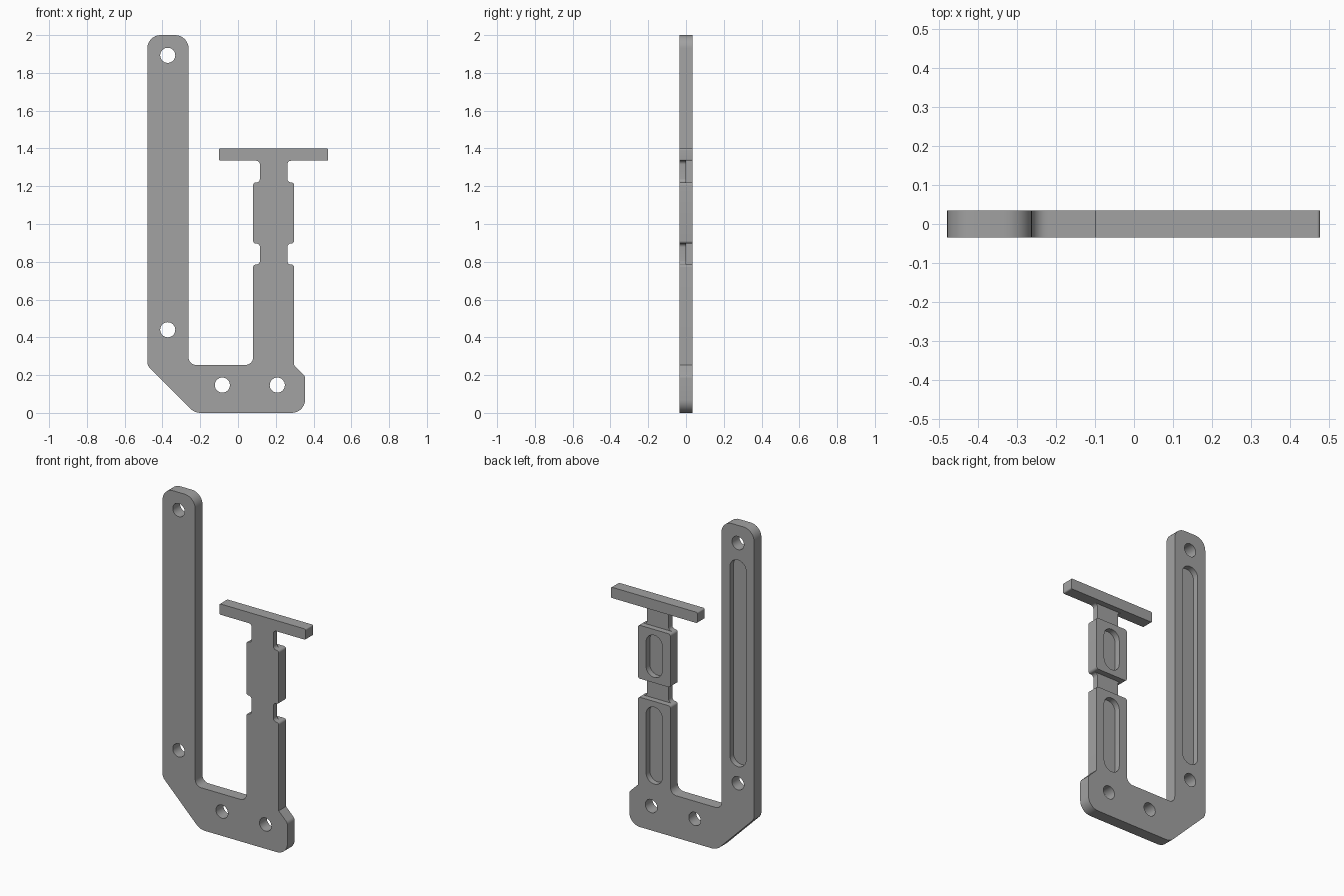
import bpy, bmesh
from math import cos, sin, pi
from mathutils import Vector

if "Cube" in bpy.data.objects:
    bpy.data.objects.remove(bpy.data.objects["Cube"])

HALF = 0.035          # half of the plate thickness
FLOOR = 0.0           # depth reached by the pockets in the back

grey = bpy.data.materials.new("plain grey")
grey.use_nodes = True
grey.diffuse_color = (0.36, 0.36, 0.36, 1)
grey.node_tree.nodes["Principled BSDF"].inputs["Base Color"].default_value = (0.36, 0.36, 0.36, 1)


def fillet(corners, steps=8):
    """Round each (x, z, radius) corner of a closed outline."""
    out = []
    for i, (x, z, r) in enumerate(corners):
        p = Vector((x, z))
        a = (Vector(corners[i - 1][:2]) - p).normalized()
        b = (Vector(corners[(i + 1) % len(corners)][:2]) - p).normalized()
        if r == 0:
            out.append(p)
            continue
        half = a.angle(b) / 2
        centre = p + (a + b).normalized() * (r / sin(half))
        start = p + a * (r * cos(half) / sin(half)) - centre
        end = p + b * (r * cos(half) / sin(half)) - centre
        sweep = start.angle(end)
        for k in range(steps + 1):
            t = k / steps
            out.append(centre + (start * sin((1 - t) * sweep) + end * sin(t * sweep)) / sin(sweep))
    return out


def extrude(name, outline, y0, y1):
    """Solid made from an x-z outline between two y depths."""
    bm = bmesh.new()
    face = bm.faces.new([bm.verts.new((p[0], y0, p[1])) for p in outline])
    top = bmesh.ops.extrude_face_region(bm, geom=[face])["geom"]
    bmesh.ops.translate(bm, vec=(0, y1 - y0, 0),
                        verts=[v for v in top if isinstance(v, bmesh.types.BMVert)])
    bmesh.ops.recalc_face_normals(bm, faces=bm.faces)
    mesh = bpy.data.meshes.new(name)
    bm.to_mesh(mesh)
    bm.free()
    mesh.materials.append(grey)
    obj = bpy.data.objects.new(name, mesh)
    bpy.context.collection.objects.link(obj)
    return obj


def stadium(x, z0, z1, r, steps=16):
    """Upright slot outline; a circle when z1 - z0 equals 2 r."""
    pts = []
    for centre, begin in ((z1 - r, 0), (z0 + r, pi)):
        last = steps if z1 - z0 < 2 * r + 1e-4 else steps + 1
        pts += [(x + r * cos(begin + pi * k / steps), centre + r * sin(begin + pi * k / steps))
                for k in range(last)]
    return pts


# Outline of the bracket: tall arm, base, stepped pillar and crossbar
mid = 0.1885                       # centre line of the pillar
wide, thin, bar = 0.1085, 0.0725, 0.289
side = [(wide, 0.785, 0.014), (thin, 0.785, 0.02), (thin, 0.897, 0.02), (wide, 0.897, 0.014),
        (wide, 1.22, 0.014), (thin, 1.22, 0.02), (thin, 1.335, 0.02),
        (bar, 1.335, 0.008), (bar, 1.4, 0.008)]
outline = [(-0.48, 0.25, 0.05), (-0.23, 0, 0.08), (0.355, 0, 0.07), (0.355, 0.195, 0.03),
           (mid + wide, 0.253, 0)]
outline += [(mid + w, z, r) for w, z, r in side]
outline += [(mid - w, z, r) for w, z, r in reversed(side)]
outline += [(mid - wide, 0.254, 0.04), (-0.262, 0.254, 0.04), (-0.262, 2, 0.07), (-0.48, 2, 0.07)]
bracket = extrude("bracket", fillet(outline), -HALF, HALF)

# Through holes
cutters = [extrude("hole_cutter", stadium(x, z - 0.04, z + 0.04, 0.04), -0.1, 0.1)
           for x, z in ((-0.372, 1.893), (-0.372, 0.44), (-0.083, 0.147), (0.208, 0.147))]

# Rounded pockets in the back
cutters += [extrude("pocket_cutter", stadium(x, z0, z1, 0.054), FLOOR, 0.1)
            for x, z0, z1 in ((-0.372, 0.54, 1.79), (mid, 0.285, 0.75), (mid, 0.93, 1.185))]

# Thinned necks of the pillar
cutters += [extrude("neck_cutter", [(mid - 0.15, z0), (mid + 0.15, z0), (mid + 0.15, z1), (mid - 0.15, z1)],
                    FLOOR, 0.1)
            for z0, z1 in ((0.785, 0.897), (1.22, 1.335))]

for cutter in cutters:
    cutter.hide_render = True
    cut = bracket.modifiers.new("cut", 'BOOLEAN')
    cut.operation, cut.solver, cut.object = 'DIFFERENCE', 'EXACT', cutter

bpy.ops.object.select_all(action='DESELECT')
bracket.select_set(True)
bpy.context.view_layer.objects.active = bracket
for name in [m.name for m in bracket.modifiers]:
    bpy.ops.object.modifier_apply(modifier=name)
    bracket.data.update()
for cutter in cutters:
    bpy.data.objects.remove(cutter)
bpy.ops.object.shade_smooth_by_angle(angle=pi / 6)
